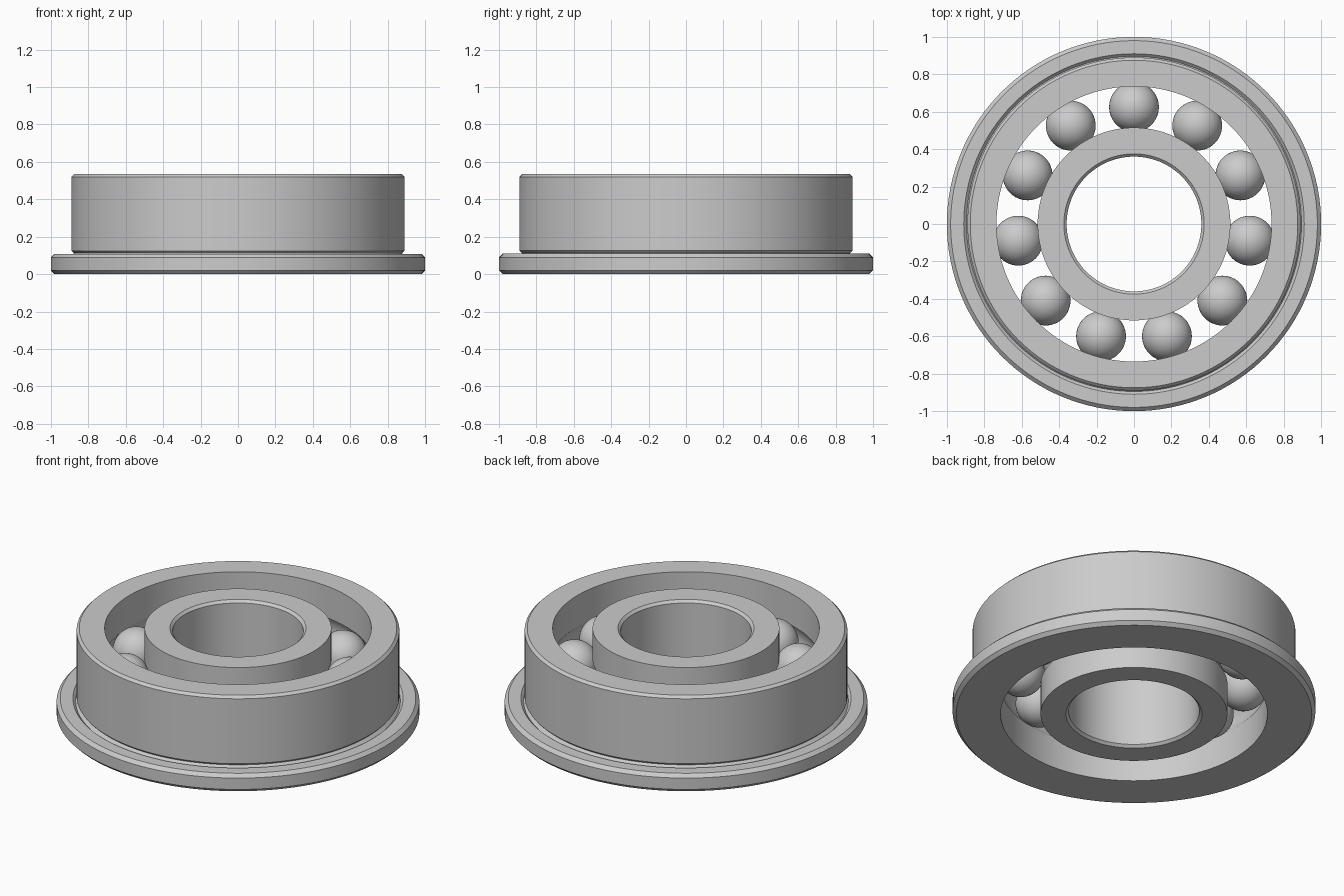
import bpy, bmesh
from math import sin, cos, pi, acos, radians

if "Cube" in bpy.data.objects:
    bpy.data.objects.remove(bpy.data.objects["Cube"])

H = 0.535            # bearing height
R_PITCH = 0.625      # ball circle radius
R_BALL = 0.133
R_RACE = 0.135       # raceway groove radius
R_IN, R_OUT = 0.515, 0.735   # facing walls of the two rings
N_BALLS = 11
SEGMENTS = 128


def finish(bm, name, angle=30):
    bmesh.ops.recalc_face_normals(bm, faces=bm.faces)
    mesh = bpy.data.meshes.new(name)
    bm.to_mesh(mesh)
    bm.free()
    ob = bpy.data.objects.new(name, mesh)
    bpy.context.collection.objects.link(ob)
    bpy.ops.object.select_all(action='DESELECT')
    bpy.context.view_layer.objects.active = ob
    ob.select_set(True)
    bpy.ops.object.shade_smooth_by_angle(angle=radians(angle))
    return ob


def lathe(name, profile):
    """Revolve a closed (radius, z) profile around the z axis."""
    bm = bmesh.new()
    rings = [[bm.verts.new((r * cos(2 * pi * i / SEGMENTS), r * sin(2 * pi * i / SEGMENTS), z))
              for i in range(SEGMENTS)] for r, z in profile]
    for k, a in enumerate(rings):
        b = rings[(k + 1) % len(rings)]
        for i in range(SEGMENTS):
            j = (i + 1) % SEGMENTS
            bm.faces.new((a[i], a[j], b[j], b[i]))
    return finish(bm, name)


def raceway(wall, side, steps=14):
    """Groove arc from bottom to top; side is +1 for the outer ring, -1 for the inner."""
    half = acos(abs(wall - R_PITCH) / R_RACE)
    angles = [-half + 2 * half * i / steps for i in range(steps + 1)]
    return [(R_PITCH + side * R_RACE * cos(a), H / 2 + R_RACE * sin(a)) for a in angles]


# Outer ring with flange, relief groove and ball raceway
outer = [(R_OUT, H), (0.875, H), (0.89, H - 0.015), (0.89, 0.125), (0.877, 0.112),
         (0.895, 0.094), (0.91, 0.109), (0.98, 0.109), (1.0, 0.089), (1.0, 0.02),
         (0.98, 0), (R_OUT, 0)]
lathe("outer_ring", outer + raceway(R_OUT, 1))

# Inner ring with chamfered bore and ball raceway
inner = [(R_IN, H), (0.375, H), (0.36, H - 0.015), (0.36, 0.015), (0.375, 0), (R_IN, 0)]
lathe("inner_ring", inner + raceway(R_IN, -1))

# Balls, the first one towards +y
for n in range(N_BALLS):
    a = pi / 2 + 2 * pi * n / N_BALLS
    bm = bmesh.new()
    bmesh.ops.create_uvsphere(bm, u_segments=48, v_segments=24, radius=R_BALL)
    ball = finish(bm, f"ball_{n + 1}")
    ball.location = (R_PITCH * cos(a), R_PITCH * sin(a), H / 2)
